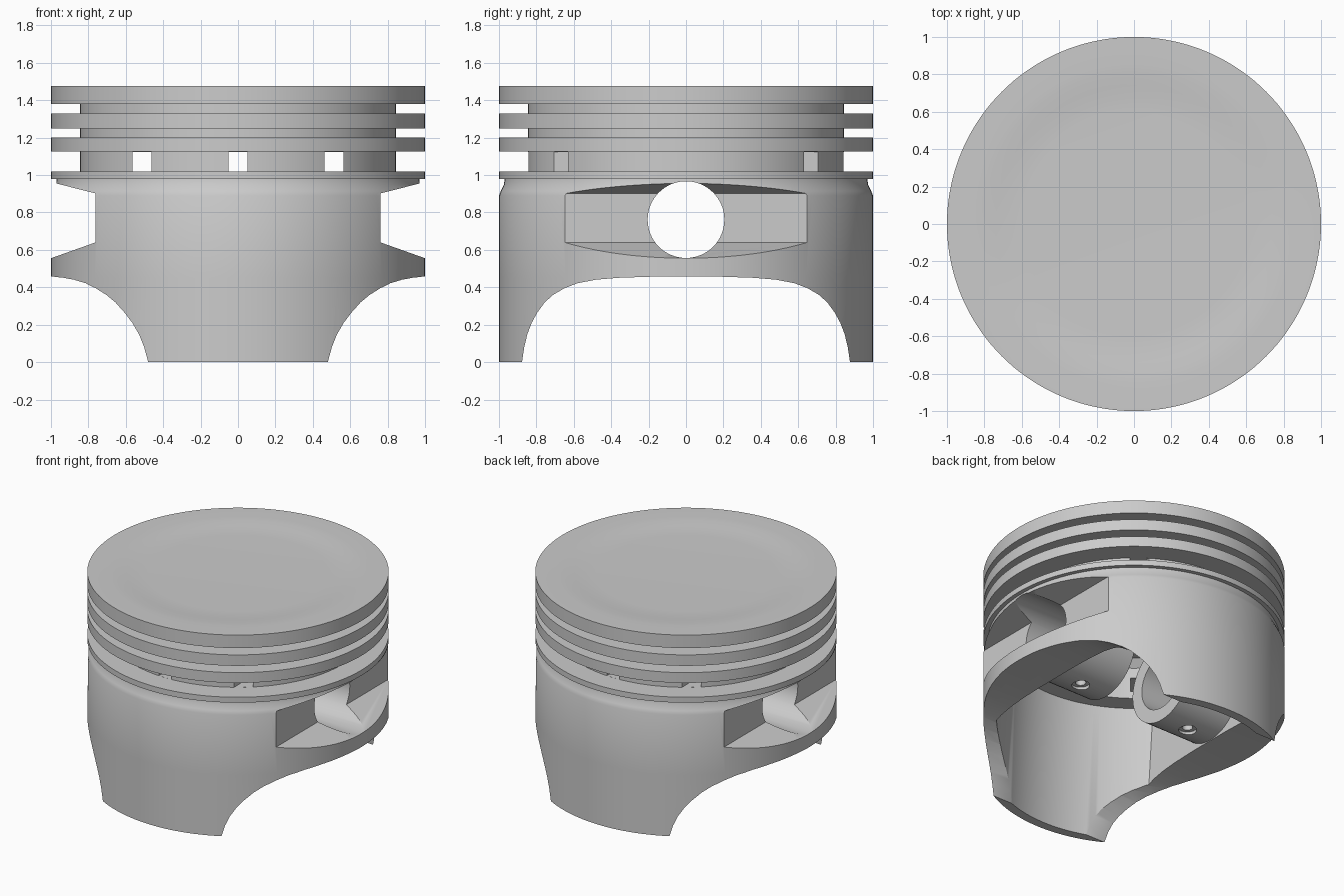
import bpy, bmesh, math
from mathutils import Matrix

if "Cube" in bpy.data.objects:
    bpy.data.objects.remove(bpy.data.objects["Cube"])


def to_object(name, bm):
    bmesh.ops.recalc_face_normals(bm, faces=bm.faces)
    me = bpy.data.meshes.new(name)
    bm.to_mesh(me)
    bm.free()
    ob = bpy.data.objects.new(name, me)
    bpy.context.collection.objects.link(ob)
    return ob


def lathe(name, profile, n=144):
    """Revolve (r, z) points about z; first and last rings are capped."""
    bm = bmesh.new()
    rings = [[bm.verts.new((r * math.cos(2 * math.pi * i / n), r * math.sin(2 * math.pi * i / n), z))
              for i in range(n)] for r, z in profile]
    for a, b in zip(rings, rings[1:]):
        for i in range(n):
            j = (i + 1) % n
            bm.faces.new((a[i], a[j], b[j], b[i]))
    bm.faces.new(rings[0])
    bm.faces.new(rings[-1])
    return to_object(name, bm)


def prism(name, pts, axis, half):
    """Extrude (u, z) points along x or y by +-half."""
    bm = bmesh.new()
    place = (lambda u, z, t: (t, u, z)) if axis == 'x' else (lambda u, z, t: (u, t, z))
    ends = [[bm.verts.new(place(u, z, t)) for u, z in pts] for t in (-half, half)]
    for i in range(len(pts)):
        j = (i + 1) % len(pts)
        bm.faces.new((ends[0][i], ends[0][j], ends[1][j], ends[1][i]))
    for e in ends:
        bm.faces.new(e)
    return to_object(name, bm)


def rod(name, r, length, loc, along_x=False):
    bm = bmesh.new()
    m = Matrix.Translation(loc)
    if along_x:
        m = m @ Matrix.Rotation(math.pi / 2, 4, 'Y')
    bmesh.ops.create_cone(bm, cap_ends=True, segments=64, radius1=r, radius2=r, depth=length, matrix=m)
    return to_object(name, bm)


def boolean(target, tool, op='DIFFERENCE'):
    tool.hide_render = True
    mod = target.modifiers.new(op, 'BOOLEAN')
    mod.operation, mod.solver, mod.object = op, 'EXACT', tool
    bpy.context.view_layer.objects.active = target
    bpy.ops.object.modifier_apply(modifier=mod.name)
    bpy.data.objects.remove(tool)


def box(u, z0, z1, c=0.0):
    return [(c - u, z0), (c + u, z0), (c + u, z1), (c - u, z1)]


# Outer body: skirt, ring grooves and shallow dished crown
piston = lathe("piston", [
    (1, 0), (1, 0.45), (1, 0.89), (0.99, 0.915), (0.973, 0.95), (0.97, 0.98), (1, 0.98), (1, 1.02),
    (0.845, 1.02), (0.845, 1.125), (1, 1.125), (1, 1.2), (0.845, 1.2), (0.845, 1.25),
    (1, 1.25), (1, 1.33), (0.845, 1.33), (0.845, 1.38), (1, 1.38), (1, 1.475),
    (0.86, 1.475), (0.81, 1.473), (0.74, 1.467), (0.67, 1.461), (0.6, 1.459)])

# Inner cavity: drafted skirt wall, ledge below the ring belt, flat side walls
cavity = lathe("cavity", [(0.94, -0.1), (0.885, 0.97), (0.75, 0.97), (0.75, 1.2), (0.7, 1.25)])
boolean(cavity, prism("cavity_sides", box(0.66, -0.2, 1.4), 'y', 1.2), 'INTERSECT')
boolean(piston, cavity)

# Pin bosses reaching inward from both side walls, flattened on top
for s in (-1, 1):
    boss = rod("pin_boss", 0.3, 0.46, (s * 0.47, 0, 0.762), True)
    boolean(boss, prism("boss_top", box(1, 1.015, 1.3), 'y', 1))
    boolean(piston, boss, 'UNION')

# Arched opening through the skirt
half_arch = [(0.877, 0), (0.865, 0.08), (0.848, 0.15), (0.825, 0.21), (0.795, 0.265), (0.755, 0.32),
             (0.71, 0.36), (0.65, 0.395), (0.58, 0.422), (0.48, 0.441), (0.36, 0.451), (0.18, 0.457)]
arch = [(0.877, -0.1)] + half_arch + [(-y, z) for y, z in reversed(half_arch)] + [(-0.877, -0.1)]
boolean(piston, prism("skirt_arch", arch, 'x', 1.2))

# Tapered side recesses and vertical oil holes
for s in (-1, 1):
    recess = [(s * 0.762, 0.64), (s * 1.1, 0.52), (s * 1.1, 0.979), (s * 0.99, 0.96), (s * 0.762, 0.902)]
    boolean(piston, prism("side_recess", recess, 'y', 1.2))
    boolean(piston, rod("oil_hole", 0.035, 0.25, (s * 0.463, 0, 0.5)))
    boolean(piston, rod("oil_counterbore", 0.06, 0.06, (s * 0.463, 0, 0.455)))

# Pin bore
boolean(piston, rod("pin_bore", 0.205, 2.4, (0, 0, 0.762), True))

# Oil drain slots through the lowest groove
for x in (-0.513, 0, 0.513):
    boolean(piston, prism("drain_slot", box(0.05, 1.0205, 1.1245, x), 'y', 0.92))

bpy.ops.object.select_all(action='DESELECT')
piston.select_set(True)
bpy.context.view_layer.objects.active = piston
bpy.ops.object.shade_smooth_by_angle(angle=math.radians(28))
